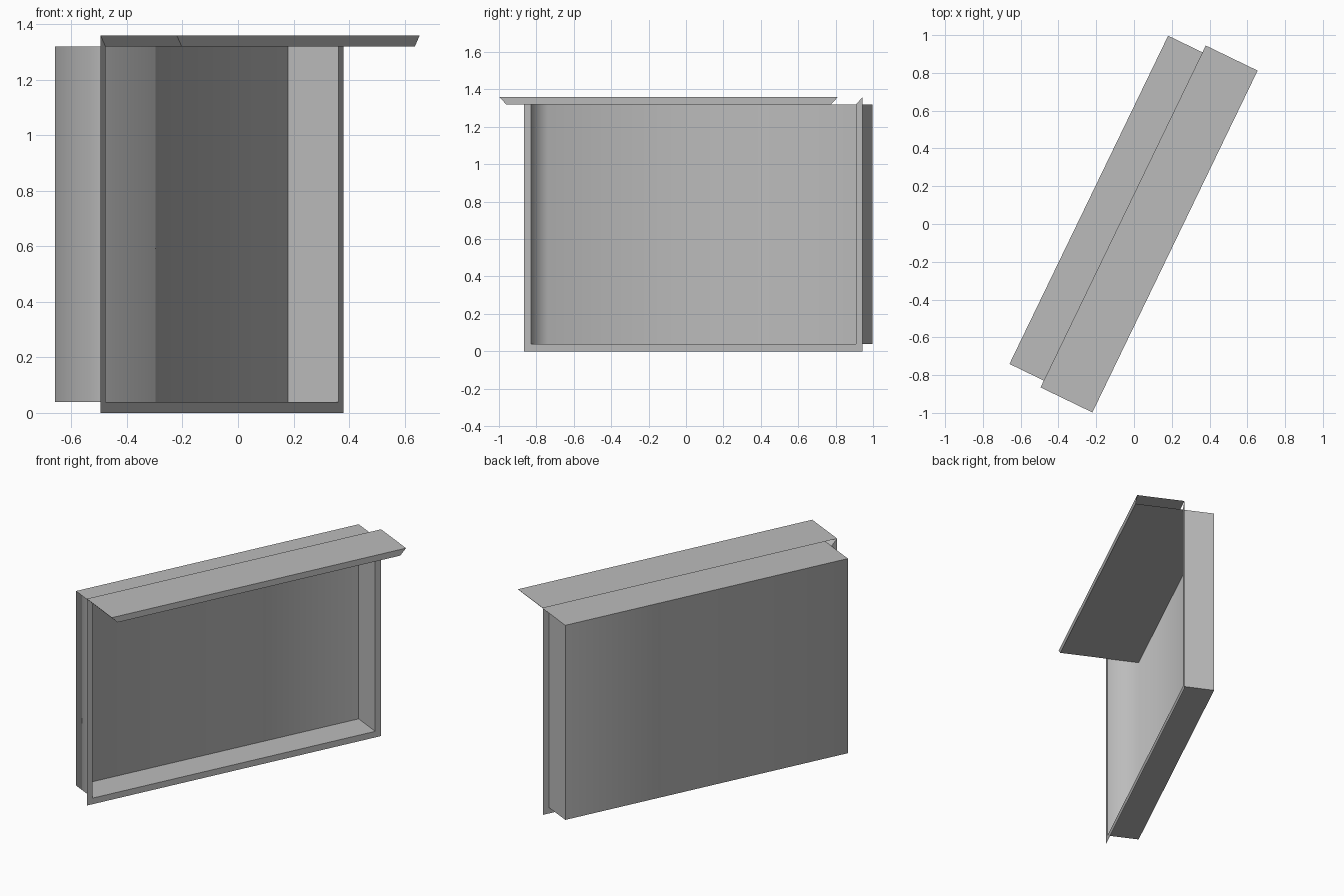
import bpy, bmesh, math
from mathutils import Matrix

cube = bpy.data.objects.get("Cube")
if cube:
    bpy.data.objects.remove(cube, do_unlink=True)

# Main sizes: half length, height, border width, canopy reach, recess depth
HALF, HEIGHT, RIM, REACH, DEPTH = 1.005, 1.36, 0.04, 0.305, 0.202
INNER, LOW, HIGH = HALF - RIM, RIM, HEIGHT - RIM
PLACE = Matrix.Translation((-0.0575, 0.04, 0)) @ Matrix.Rotation(math.radians(64.2), 4, "Z")

grey = bpy.data.materials.new("plain_grey")
grey.use_nodes = True
colour = (0.5, 0.5, 0.5, 1)
grey.diffuse_color = colour
grey.node_tree.nodes["Principled BSDF"].inputs["Base Color"].default_value = colour


def ring(half, low, high, y):
    """Rectangle corners, counter-clockwise seen from the open side."""
    return [(-half, y, low), (half, y, low), (half, y, high), (-half, y, high)]


def sheet(name, faces, smooth_at=None):
    """Thin-walled part from corner lists; one upright edge may be smooth."""
    bm = bmesh.new()
    for face in faces:
        bm.faces.new([bm.verts.new(p) for p in face])
    bmesh.ops.remove_doubles(bm, verts=bm.verts, dist=0.0001)
    if smooth_at:
        for f in bm.faces:
            f.smooth = True
        for e in bm.edges:
            e.smooth = all((v.co.x, v.co.y) == smooth_at or
                           (abs(v.co.x - smooth_at[0]) < 0.001 and
                            abs(v.co.y - smooth_at[1]) < 0.001) for v in e.verts)
    mesh = bpy.data.meshes.new(name)
    bm.to_mesh(mesh)
    bm.free()
    mesh.materials.append(grey)
    obj = bpy.data.objects.new(name, mesh)
    obj.matrix_world = PLACE
    bpy.context.collection.objects.link(obj)
    return obj


outer = ring(HALF, 0, HEIGHT, 0)
mouth = ring(INNER, LOW, HIGH, 0)
back = ring(INNER, LOW, HIGH, DEPTH)

# Mitred border on the bottom and both sides
sheet("border_frame", [[outer[i], outer[(i + 1) % 4], mouth[(i + 1) % 4], mouth[i]]
                       for i in (0, 1, 3)])

# Open recess behind the border
walls = [[mouth[i], mouth[(i + 1) % 4], back[(i + 1) % 4], back[i]] for i in range(4)]
sheet("recess_box", walls + [back], smooth_at=(-INNER, DEPTH))

# Canopy: mitred top border drawn forward, open at the back and one end
strip = [(-INNER, 0, HIGH), (INNER, 0, HIGH), (HALF, 0, HEIGHT), (-HALF, 0, HEIGHT)]
lip = [(x, -REACH, z) for x, _, z in strip]
sides = [[lip[i], strip[i], strip[(i + 1) % 4], lip[(i + 1) % 4]] for i in (0, 2, 3)]
sheet("canopy", sides + [lip])
